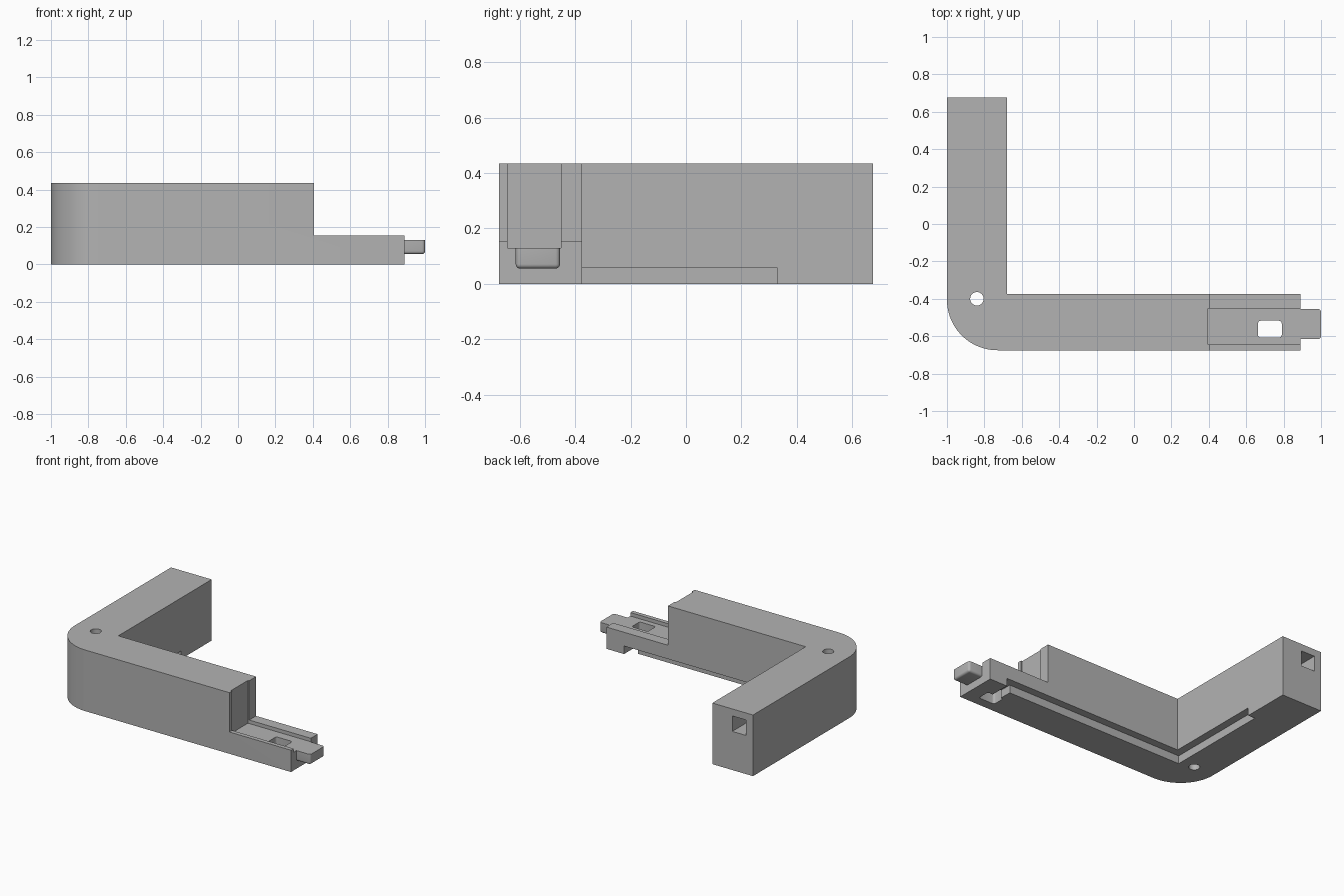
import bpy, bmesh
from math import cos, sin, pi

cube = bpy.data.objects.get("Cube")
if cube:
    bpy.data.objects.remove(cube, do_unlink=True)

grey = bpy.data.materials.new("plain grey")
grey.use_nodes = True
tone = (0.45, 0.45, 0.45, 1)
grey.diffuse_color = tone
grey.node_tree.nodes["Principled BSDF"].inputs["Base Color"].default_value = tone


def arc(cx, cy, r, start, sweep, steps):
    return [(cx + r * cos(start + sweep * i / steps), cy + r * sin(start + sweep * i / steps))
            for i in range(steps + 1)]


def prism(name, outline, z0, z1):
    """Extrude a plan outline from z0 up to z1."""
    bm = bmesh.new()
    base = bm.faces.new([bm.verts.new((x, y, z0)) for x, y in outline])
    top = bmesh.ops.extrude_face_region(bm, geom=[base])["geom"]
    bmesh.ops.translate(bm, vec=(0, 0, z1 - z0),
                        verts=[v for v in top if isinstance(v, bmesh.types.BMVert)])
    bmesh.ops.recalc_face_normals(bm, faces=bm.faces[:])
    mesh = bpy.data.meshes.new(name)
    bm.to_mesh(mesh)
    bm.free()
    mesh.materials.append(grey)
    obj = bpy.data.objects.new(name, mesh)
    bpy.context.collection.objects.link(obj)
    return obj


def box(name, x0, x1, y0, y1, z0, z1):
    return prism(name, [(x0, y0), (x1, y0), (x1, y1), (x0, y1)], z0, z1)


def rounded_box(name, x0, x1, y0, y1, z0, z1, r):
    corners = [(x1 - r, y1 - r), (x0 + r, y1 - r), (x0 + r, y0 + r), (x1 - r, y0 + r)]
    outline = [p for i, (x, y) in enumerate(corners) for p in arc(x, y, r, i * pi / 2, pi / 2, 4)]
    return prism(name, outline, z0, z1)


def cut(target, cutter):
    cutter.hide_render = True
    mod = target.modifiers.new("cut", "BOOLEAN")
    mod.operation, mod.solver, mod.object = "DIFFERENCE", "EXACT", cutter
    bpy.context.view_layer.objects.active = target
    bpy.ops.object.modifier_apply(modifier=mod.name)
    bpy.data.objects.remove(cutter, do_unlink=True)


# Main sizes
back, front, inner_x, inner_y = 0.675, -0.675, -0.68, -0.375
end_x, step_x, height, step_z, floor_z = 0.89, 0.405, 0.435, 0.155, 0.13
radius = 0.27

# L-shaped bracket with a rounded outer corner
outline = [(-1, back)] + arc(-1 + radius, front + radius, radius, pi, pi / 2, 24)
outline += [(end_x, front), (end_x, inner_y), (inner_x, inner_y), (inner_x, back)]
bracket = prism("corner_bracket", outline, 0, height)

# Lowered end of the long arm, with a shallow channel
cut(bracket, box("step_cutter", step_x, 1.2, -0.8, -0.2, step_z, 0.6))
cut(bracket, box("channel_cutter", 0.395, 1.2, -0.645, -0.452, floor_z, 0.6))

# Rebate under the inner edge, running along both arms
depth, rebate_z = 0.055, 0.057
rebate = [(0.75, inner_y - depth), (0.75, inner_y + 0.1), (inner_x + 0.1, inner_y + 0.1),
          (inner_x + 0.1, 0.33), (inner_x - depth, 0.33), (inner_x - depth, inner_y - depth)]
cut(bracket, prism("rebate_cutter", rebate, -0.1, rebate_z))

# Slot through the end, joined to the rebate from below
cut(bracket, rounded_box("slot_cutter", 0.663, 0.79, -0.607, -0.517, -0.1, 0.3, 0.015))
cut(bracket, box("cross_slot_cutter", 0.68, 0.75, -0.55, -0.4, -0.1, rebate_z))

# Round bore at the corner and square socket in the short arm's end
cut(bracket, prism("bore_cutter", arc(-0.84, -0.4, 0.036, 0, 2 * pi * 31 / 32, 31), -0.1, 0.6))
cut(bracket, box("socket_cutter", -0.945, -0.837, 0.35, 0.8, 0.275, 0.385))

# Tongue with softened tip and underside
tongue = box("tongue", end_x, 1, -0.615, -0.455, 0.055, floor_z)
bm = bmesh.new()
bm.from_mesh(tongue.data)
soft = [e for e in bm.edges
        if all(v.co.x > 0.95 for v in e.verts) and any(v.co.z < 0.1 for v in e.verts)
        or all(v.co.z < 0.1 for v in e.verts) and any(v.co.x > 0.95 for v in e.verts)]
bmesh.ops.bevel(bm, geom=soft, offset=0.016, segments=4, profile=0.5, affect="EDGES")
bm.to_mesh(tongue.data)
bm.free()

for obj in (bracket, tongue):
    bpy.ops.object.select_all(action="DESELECT")
    obj.select_set(True)
    bpy.context.view_layer.objects.active = obj
    bpy.ops.object.shade_smooth_by_angle()
